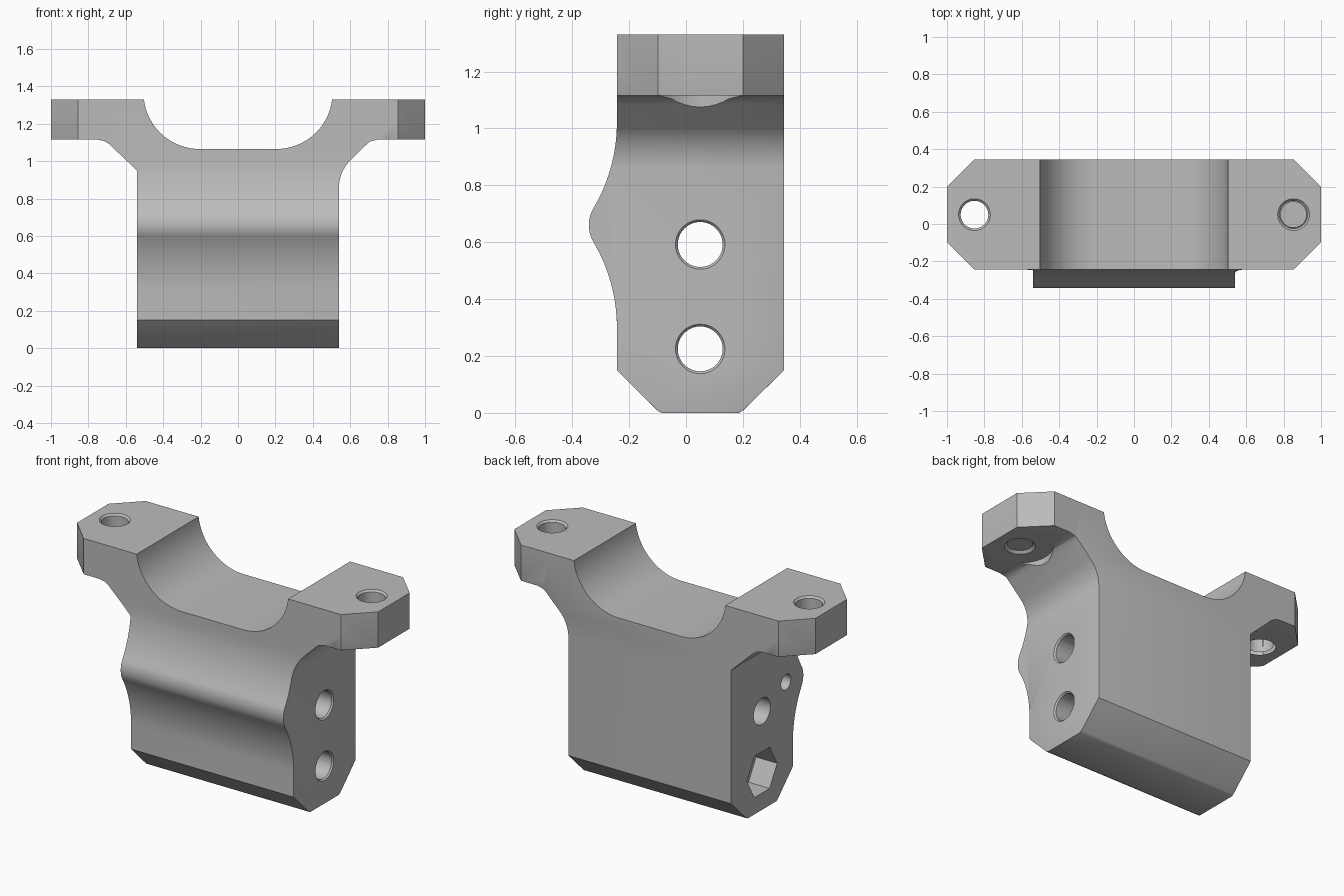
import bpy, bmesh
from math import cos, sin, radians, pi
from mathutils import Matrix

old = bpy.data.objects.get("Cube")
if old:
    bpy.data.objects.remove(old, do_unlink=True)

FRONT, BACK, MID = -0.243, 0.345, 0.05     # depth of front face, back face, hole line
SIDE, UNDER, TOP = 0.54, 1.115, 1.33       # body half width, flange heights


def arc(cx, cy, r, a0, a1, n=14):
    steps = [radians(a0 + (a1 - a0) * i / n) for i in range(n + 1)]
    return [(cx + r * cos(a), cy + r * sin(a)) for a in steps]


def finish(bm, name):
    bmesh.ops.recalc_face_normals(bm, faces=bm.faces)
    mesh = bpy.data.meshes.new(name)
    bm.to_mesh(mesh)
    bm.free()
    ob = bpy.data.objects.new(name, mesh)
    bpy.context.collection.objects.link(ob)
    return ob


def prism(name, points, place, lo, hi):
    """Extrude a closed outline; place maps (u, v, depth) to a position."""
    bm = bmesh.new()
    a = [bm.verts.new(place(u, v, lo)) for u, v in points]
    b = [bm.verts.new(place(u, v, hi)) for u, v in points]
    bm.faces.new(a)
    bm.faces.new(b)
    for i in range(len(a)):
        j = (i + 1) % len(a)
        bm.faces.new((a[i], a[j], b[j], b[i]))
    return finish(bm, name)


def drill(axis, centre, r, length, sides=40, r2=None, turn=0.0):
    """Cylinder, cone or hexagonal cutter along x or z."""
    bm = bmesh.new()
    m = Matrix.Translation(centre)
    if axis == "x":
        m = m @ Matrix.Rotation(pi / 2, 4, "Y")
    m = m @ Matrix.Rotation(turn, 4, "Z")
    bmesh.ops.create_cone(bm, cap_ends=True, segments=sides, radius1=r,
                          radius2=r if r2 is None else r2, depth=length, matrix=m)
    return finish(bm, "cutter")


def boolean(ob, other, operation):
    other.hide_render = True
    mod = ob.modifiers.new("cut", "BOOLEAN")
    mod.object, mod.operation, mod.solver = other, operation, "EXACT"
    bpy.context.view_layer.objects.active = ob
    bpy.ops.object.modifier_apply(modifier=mod.name)
    bpy.data.objects.remove(other, do_unlink=True)


# Front outline: body, gussets, flanges and the saddle
outline = [(-SIDE, 0), (SIDE, 0)]
outline += arc(0.74, 0.86, 0.2, 180, 135)
outline += [(0.685, 1.087), (0.705, 1.105), (0.745, UNDER), (1, UNDER), (1, TOP)]
outline += arc(0.205, 1.365, 0.3, -6.7, -90, 20)
outline += arc(-0.205, 1.365, 0.3, -90, -173.3, 20)
outline += [(-1, TOP), (-1, UNDER), (-0.75, UNDER), (-0.715, 1.108),
            (-0.69, 1.092), (-SIDE, 0.95)]
bracket = prism("mounting_bracket", outline, lambda u, v, d: (u, d, v), -0.5, 0.5)

# Side outline: flat back, chamfered foot and a swelling front
lower = arc(-0.833, 0.30, 0.59, 0, 30.6)
crest = arc(-0.2236, 0.66, 0.118, 210.6, 149.4, 10)
upper = [(y, 1.32 - z) for y, z in reversed(lower)]
side = [(FRONT, TOP + 0.1), (BACK, TOP + 0.1), (BACK, 0.15), (0.2, 0.008), (0.185, 0),
        (-0.085, 0), (-0.1, 0.008), (FRONT, 0.15)]
side += lower + crest[1:-1] + upper
boolean(bracket, prism("cutter", side, lambda u, v, d: (d, u, v), -1.2, 1.2), "INTERSECT")

# Plan outline: clipped flange corners
half = [(0.65, -0.45), (0.65, FRONT), (0.855, FRONT), (1, -0.098), (1, 0.2), (0.855, BACK),
        (0.65, BACK), (0.65, 0.45)]
plan = half + [(-x, y) for x, y in reversed(half)]
boolean(bracket, prism("cutter", plan, lambda u, v, d: (u, v, d), -0.2, 1.6), "INTERSECT")

# Soften the flange undersides and the left end of the body
bm = bmesh.new()
bm.from_mesh(bracket.data)
bmesh.ops.remove_doubles(bm, verts=bm.verts, dist=0.0005)


def softened(e):
    if len(e.link_faces) != 2 or e.calc_face_angle(0) < 0.35:
        return False
    a, b = (v.co for v in e.verts)
    flange = all(abs(p.z - UNDER) < 0.002 and abs(p.x) > 0.7 for p in (a, b))
    end = all(abs(p.x - SIDE) < 0.002 and p.z < 0.87 and p.y > FRONT - 0.002 for p in (a, b))
    gusset = all(abs(p.y - BACK) < 0.002 and p.x > SIDE - 0.002 and p.z < UNDER + 0.002
                 for p in (a, b))
    return flange or end or gusset


bmesh.ops.bevel(bm, geom=[e for e in bm.edges if softened(e)], offset=0.016,
                segments=3, profile=0.5, affect="EDGES", clamp_overlap=True)
bm.to_mesh(bracket.data)
bm.free()

# Vertical bolt holes with eased rims, and clearance below each flange
for s in (-1, 1):
    x = s * 0.853
    boolean(bracket, drill("z", (x, MID, 0.9), 0.18, 2 * (UNDER - 0.9)), "DIFFERENCE")
    boolean(bracket, drill("z", (x, MID, 1.2), 0.074, 0.6), "DIFFERENCE")
    boolean(bracket, drill("z", (x, MID, TOP), 0.07, 0.03, r2=0.1), "DIFFERENCE")
    boolean(bracket, drill("z", (x, MID, UNDER), 0.1, 0.03, r2=0.07), "DIFFERENCE")

# Cross holes through the body
for z in (0.225, 0.592):
    boolean(bracket, drill("x", (0, MID, z), 0.079, 1.4), "DIFFERENCE")
    boolean(bracket, drill("x", (SIDE, MID, z), 0.074, 0.03, r2=0.1), "DIFFERENCE")

# Hexagonal nut pocket and small blind hole on the right end
boolean(bracket, drill("x", (-SIDE, MID, 0.225), 0.143, 0.28, 6), "DIFFERENCE")
boolean(bracket, drill("x", (-SIDE, -0.177, 0.68), 0.046, 0.6, 28), "DIFFERENCE")

# Single grey material and smooth curved surfaces
grey = bpy.data.materials.new("plain_grey")
colour = (0.5, 0.5, 0.5, 1)
grey.use_nodes = True
grey.diffuse_color = colour
grey.node_tree.nodes["Principled BSDF"].inputs["Base Color"].default_value = colour
bracket.data.materials.clear()
bracket.data.materials.append(grey)
for poly in bracket.data.polygons:
    poly.material_index = 0

bpy.ops.object.select_all(action="DESELECT")
bracket.select_set(True)
bpy.context.view_layer.objects.active = bracket
bpy.ops.object.shade_smooth_by_angle(angle=radians(32))
